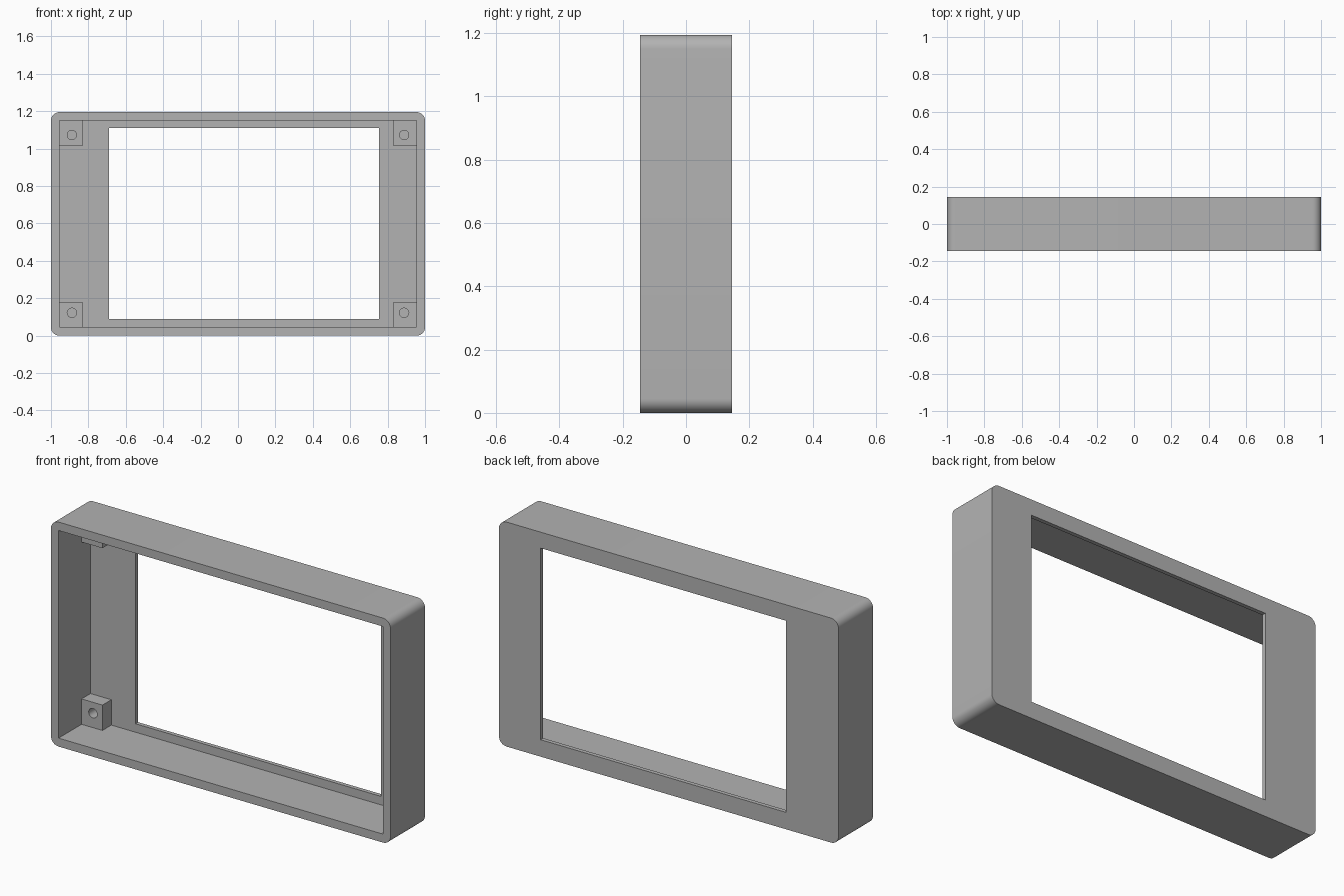
import bpy, bmesh
from mathutils import Matrix

if "Cube" in bpy.data.objects:
    bpy.data.objects.remove(bpy.data.objects["Cube"])

FRONT, BACK, HEIGHT = -0.145, 0.145, 1.195
WALL, PANEL = 0.045, 0.022
PANEL_FRONT = BACK - PANEL

grey = bpy.data.materials.new("plain grey")
grey.use_nodes = True
colour = (0.45, 0.45, 0.45, 1)
grey.diffuse_color = colour
grey.node_tree.nodes["Principled BSDF"].inputs["Base Color"].default_value = colour


def finish(name, bm):
    mesh = bpy.data.meshes.new(name)
    bm.to_mesh(mesh)
    bm.free()
    mesh.materials.append(grey)
    ob = bpy.data.objects.new(name, mesh)
    bpy.context.collection.objects.link(ob)
    return ob


def box(name, x, y, z, radius=0):
    """Box between the given limits, optionally rounding the edges along y."""
    bm = bmesh.new()
    bmesh.ops.create_cube(bm, size=1)
    for v in bm.verts:
        v.co = [lim[0] if c < 0 else lim[1] for c, lim in zip(v.co, (x, y, z))]
    if radius:
        edges = [e for e in bm.edges
                 if abs(e.verts[0].co.y - e.verts[1].co.y) > 0.01]
        bmesh.ops.bevel(bm, geom=edges, offset=radius, segments=10,
                        profile=0.5, affect='EDGES')
    return finish(name, bm)


def rod(name, x, z, y, radius):
    """Cylinder lying along y."""
    bm = bmesh.new()
    bmesh.ops.create_cone(bm, cap_ends=True, segments=32, radius1=radius,
                          radius2=radius, depth=y[1] - y[0])
    bm.transform(Matrix.Translation((x, sum(y) / 2, z))
                 @ Matrix.Rotation(1.5707963, 4, 'X'))
    return finish(name, bm)


def cut(ob, cutter):
    bpy.context.view_layer.objects.active = ob
    mod = ob.modifiers.new("cut", 'BOOLEAN')
    mod.operation, mod.solver, mod.object = 'DIFFERENCE', 'EXACT', cutter
    bpy.ops.object.modifier_apply(modifier=mod.name)
    bpy.data.objects.remove(cutter)


def smooth(ob):
    bpy.ops.object.select_all(action='DESELECT')
    ob.select_set(True)
    bpy.context.view_layer.objects.active = ob
    bpy.ops.object.shade_smooth_by_angle(angle=0.5)


# Rounded shell, open at the front, with an off-centre window in the back panel
shell = box("bezel_shell", (-1, 1), (FRONT, BACK), (0, HEIGHT), radius=0.045)
cut(shell, box("cavity_cutter", (-1 + WALL, 1 - WALL), (FRONT - 0.1, PANEL_FRONT),
               (WALL, HEIGHT - WALL)))
cut(shell, box("window_cutter", (-0.69, 0.755), (0, BACK + 0.1), (0.09, 1.11)))
smooth(shell)

# Four corner screw bosses with blind holes
for side, sx in (("right", -1), ("left", 1)):
    for level, top in (("lower", False), ("upper", True)):
        place = lambda z: HEIGHT - z if top else z
        boss = box(f"{level}_{side}_screw_boss",
                   sorted((sx * 0.832, sx * (1 - WALL))),
                   (PANEL_FRONT - 0.075, PANEL_FRONT),
                   sorted((place(WALL), place(0.18))))
        cut(boss, rod("hole_cutter", sx * 0.888, place(0.122),
                      (PANEL_FRONT - 0.1, PANEL_FRONT - 0.002), 0.025))
        smooth(boss)
